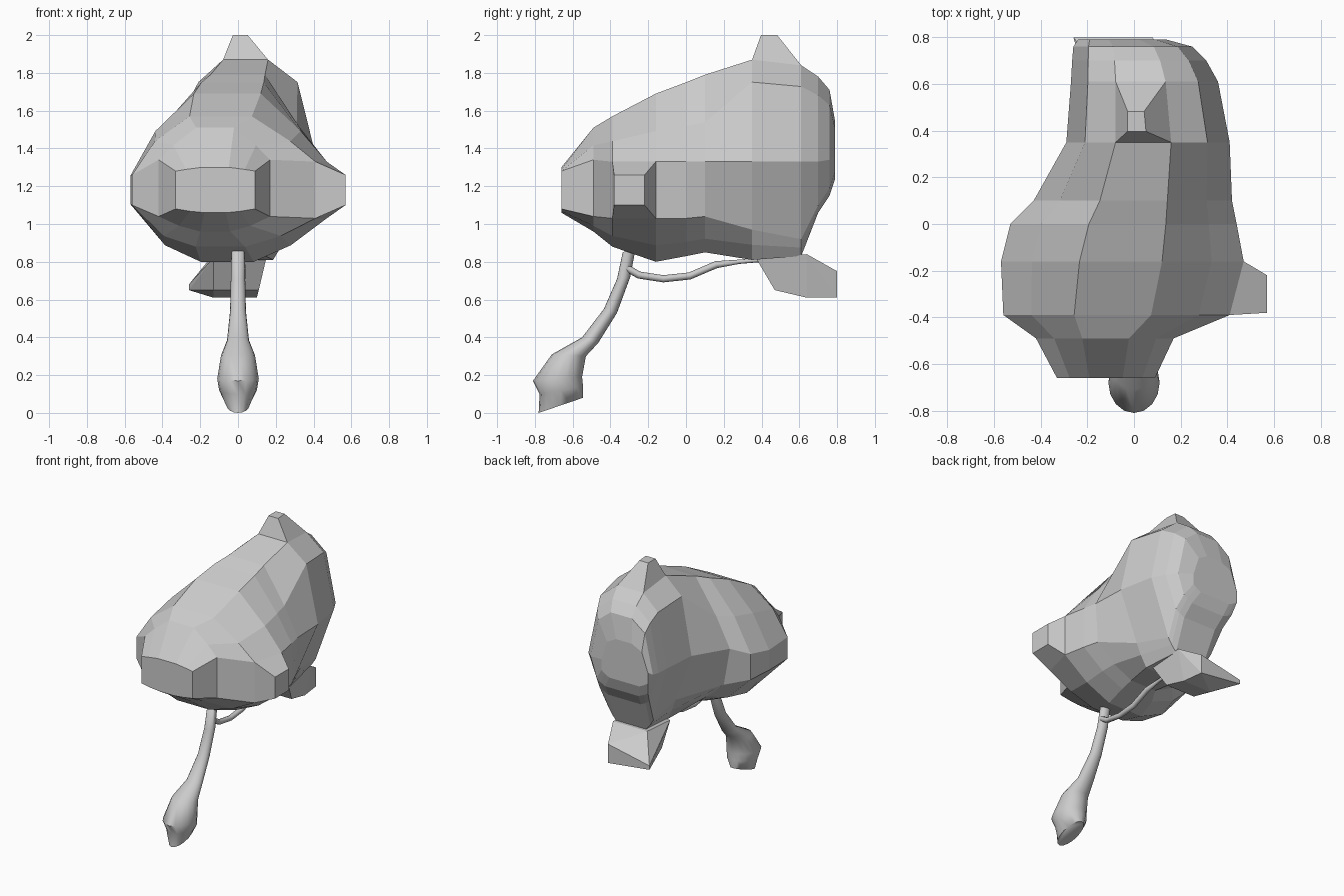
import bpy, bmesh, math
from mathutils import Vector

cube = bpy.data.objects.get("Cube")
if cube:
    bpy.data.objects.remove(cube, do_unlink=True)

grey = bpy.data.materials.new("plain_grey")
grey.use_nodes = True
grey.diffuse_color = (0.6, 0.6, 0.6, 1)
grey.node_tree.nodes["Principled BSDF"].inputs["Base Color"].default_value = (0.6, 0.6, 0.6, 1)


def finish(name, bm):
    bmesh.ops.recalc_face_normals(bm, faces=bm.faces)
    mesh = bpy.data.meshes.new(name)
    bm.to_mesh(mesh)
    bm.free()
    mesh.materials.append(grey)
    obj = bpy.data.objects.new(name, mesh)
    bpy.context.collection.objects.link(obj)
    return obj


def loft(bm, rings):
    """Skin a list of point rings, cap both ends, return faces by (ring, side)."""
    rows = [[bm.verts.new(p) for p in ring] for ring in rings]
    n = len(rows[0])
    faces = {}
    for i in range(len(rows) - 1):
        a, b = rows[i], rows[i + 1]
        for j in range(n):
            k = (j + 1) % n
            faces[i, j] = bm.faces.new((a[j], a[k], b[k], b[j]))
    bm.faces.new(rows[0])
    bm.faces.new(rows[-1])
    return faces


def taper_out(bm, face, centre, scale):
    """Extrude a face to a new centre, shrinking it."""
    old = face.calc_center_median()
    new = bmesh.ops.extrude_discrete_faces(bm, faces=[face])["faces"][0]
    for v in new.verts:
        off = v.co - old
        v.co = Vector(centre) + Vector(o * s for o, s in zip(off, scale))


def body_ring(y, left, right, bottom, low, high, top, mid, low_left=None, low_right=None):
    """Twelve-sided section: keel, lower shoulders, brim, upper shoulders, crown."""
    pinch = max(0, -left - 0.42) * 0.5
    rear = y > 0.2
    sw, sh = (0.75, 0.78) if rear else (0.74, 0.45)
    belly, deep = (0.85, 0.5) if rear else (0.64, 0.62)
    keel = 0.65 if rear else 0.27
    shoulder = high + (top - high) * sh
    under = low + (bottom - low) * deep

    def half(edge, low_edge, inset):
        low_edge = edge if low_edge is None else low_edge

        def at(frac, end):
            return mid + (end - mid) * frac

        return [(at(keel, low_edge), bottom), (at(belly, low_edge), under),
                (low_edge, low + inset), (edge, high - inset),
                (at(sw, edge), shoulder), (at(0.34, edge), top)]

    points = half(right, low_right, 0) + half(left, low_left, pinch)[::-1]
    return [(x, y, z) for x, z in points]


# Faceted body: sections from front to back
sections = [
    (-0.66, -0.33, 0.09, 1.06, 1.08, 1.28, 1.30, -0.12),
    (-0.49, -0.42, 0.17, 0.96, 1.04, 1.34, 1.51, -0.12),
    (-0.39, -0.56, 0.41, 0.88, 1.03, 1.33, 1.57, -0.10),
    (-0.16, -0.57, 0.47, 0.80, 1.03, 1.33, 1.69, -0.06),
    (0.0, -0.53, 0.44, 0.83, 1.03, 1.33, 1.75, -0.02),
    (0.10, -0.43, 0.42, 0.85, 1.04, 1.33, 1.79, 0.0, -0.38, 0.40),
    (0.35, -0.29, 0.41, 0.81, 0.97, 1.33, 1.87, 0.03, -0.16, 0.27),
    (0.61, -0.27, 0.36, 0.83, 0.92, 1.33, 1.84, 0.02, -0.16, 0.21),
    (0.70, -0.265, 0.31, 1.06, 1.10, 1.33, 1.78, 0.01, -0.19, 0.22),
    (0.76, -0.26, 0.25, 1.15, 1.19, 1.34, 1.71, 0.0, -0.22, 0.20),
    (0.79, -0.24, 0.14, 1.24, 1.28, 1.36, 1.54, -0.04),
]
bm = bmesh.new()
skin = loft(bm, [body_ring(*s) for s in sections])
# Side nub on the brim and blunt horn on the crown
taper_out(bm, skin[2, 2], (0.57, -0.30, 1.18), (0, 0.7, 0.53))
taper_out(bm, skin[6, 5], (0.01, 0.44, 2.0), (0.33, 0.33, 0))
finish("body", bm)

# Rear foot: a faceted block pointing backwards
bm = bmesh.new()
for p in [(-0.13, 0.37, 0.82), (0.15, 0.37, 0.82), (0.15, 0.64, 0.84), (-0.13, 0.64, 0.84),
          (-0.13, 0.47, 0.65), (0.11, 0.47, 0.65), (0.1, 0.64, 0.61), (-0.13, 0.64, 0.61),
          (0.08, 0.8, 0.61), (0.08, 0.8, 0.75), (-0.26, 0.8, 0.68), (-0.26, 0.8, 0.65)]:
    bm.verts.new(p)
bmesh.ops.convex_hull(bm, input=bm.verts)
bmesh.ops.dissolve_limit(bm, angle_limit=0.03, verts=bm.verts, edges=bm.edges)
finish("rear_foot", bm)


def leg_ring(fy, fz, by, bz, half, n=16):
    """Ellipse spanning a front point and a back point."""
    ring = []
    for i in range(n):
        a = math.tau * i / n
        t = 0.5 + 0.5 * math.cos(a)
        ring.append((half * math.sin(a), by + (fy - by) * t, bz + (fz - bz) * t))
    return ring


# Front leg: a smooth stalk swelling into a slanted hoof
leg = [(-0.335, 0.85, -0.265, 0.88, 0.035), (-0.365, 0.71, -0.295, 0.72, 0.038),
       (-0.435, 0.55, -0.365, 0.53, 0.042), (-0.55, 0.40, -0.465, 0.37, 0.058),
       (-0.71, 0.31, -0.53, 0.30, 0.09), (-0.81, 0.17, -0.55, 0.19, 0.11),
       (-0.775, 0.10, -0.545, 0.14, 0.1), (-0.78, 0.0, -0.545, 0.08, 0.06)]
bm = bmesh.new()
loft(bm, [leg_ring(*r) for r in leg])
front_leg = finish("front_leg", bm)
bpy.context.view_layer.objects.active = front_leg
front_leg.select_set(True)
bpy.ops.object.shade_smooth_by_angle(angle=math.radians(60))
front_leg.select_set(False)

# Thin cord joining the leg to the rear foot
curve = bpy.data.curves.new("cord", "CURVE")
curve.dimensions = "3D"
curve.bevel_depth = 0.019
curve.bevel_resolution = 2
curve.use_fill_caps = True
path = [(-0.31, 0.765), (-0.25, 0.73), (-0.12, 0.71), (0.02, 0.725),
        (0.16, 0.785), (0.28, 0.80), (0.40, 0.81)]
line = curve.splines.new("POLY")
line.points.add(len(path) - 1)
for point, (y, z) in zip(line.points, path):
    point.co = (0.02, y, z, 1)
    point.radius = 1 if y < 0.2 else 0.6
line.use_smooth = True
curve.materials.append(grey)
bpy.context.collection.objects.link(bpy.data.objects.new("cord", curve))
